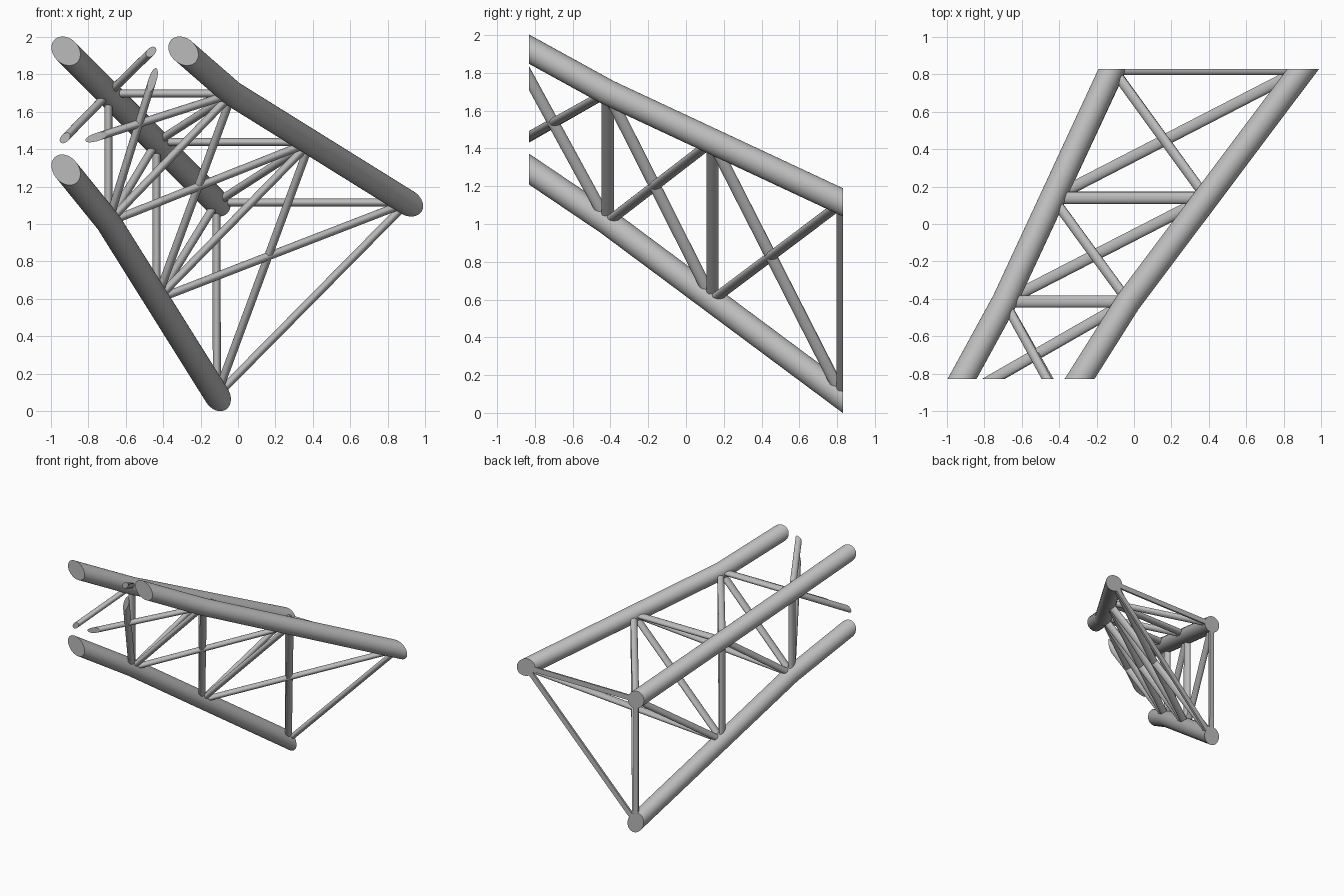
import bpy, bmesh, math
from mathutils import Vector, Matrix

cube = bpy.data.objects.get("Cube")
if cube:
    bpy.data.objects.remove(cube, do_unlink=True)

END = 0.83                       # the truss is cut flat at y = +-END
STRETCH = 1.5                    # struts are oval, wider along y
CHORD_R, STRUT_R = 0.068, 0.0218

steel = bpy.data.materials.new("grey steel")
steel.use_nodes = True
grey = (0.5, 0.5, 0.5, 1)
steel.diffuse_color = grey
steel.node_tree.nodes["Principled BSDF"].inputs["Base Color"].default_value = grey


def tube_rings(points, radius, sides):
    """Sweep a circle along a path with mitred joints."""
    bm = bmesh.new()
    first = (points[1] - points[0]).normalized()
    u = first.orthogonal().normalized()
    v = first.cross(u)
    ring = [points[0] + radius * (math.cos(a) * u + math.sin(a) * v)
            for a in (2 * math.pi * i / sides for i in range(sides))]
    rows = [[bm.verts.new(p) for p in ring]]
    for i in range(1, len(points)):
        d = (points[i] - points[i - 1]).normalized()
        n = d
        if i < len(points) - 1:
            n = (d + (points[i + 1] - points[i]).normalized()).normalized()
        ring = [p + d * ((points[i] - p).dot(n) / d.dot(n)) for p in ring]
        rows.append([bm.verts.new(p) for p in ring])
    for a, b in zip(rows, rows[1:]):
        for i in range(sides):
            j = (i + 1) % sides
            bm.faces.new((a[i], a[j], b[j], b[i]))
    bm.faces.new(rows[0][::-1])
    bm.faces.new(rows[-1])
    return bm


def member(name, points, radius, sides, stretch=1.0):
    """Make one tube, trimmed by the two end planes."""
    squash = Matrix.Diagonal((1, 1 / stretch, 1))
    bm = tube_rings([squash @ p for p in points], radius, sides)
    bm.transform(squash.inverted().to_4x4())
    for s in (-1, 1):
        cut = bmesh.ops.bisect_plane(bm, geom=bm.verts[:] + bm.edges[:] + bm.faces[:],
                                     plane_co=(0, s * END, 0), plane_no=(0, s, 0),
                                     clear_outer=True)
        edges = [e for e in cut["geom_cut"] if isinstance(e, bmesh.types.BMEdge)]
        if edges:
            bmesh.ops.holes_fill(bm, edges=edges, sides=0)
    bmesh.ops.recalc_face_normals(bm, faces=bm.faces[:])
    mesh = bpy.data.meshes.new(name)
    bm.to_mesh(mesh)
    bm.free()
    mesh.materials.append(steel)
    obj = bpy.data.objects.new(name, mesh)
    bpy.context.collection.objects.link(obj)
    obj.select_set(True)
    bpy.context.view_layer.objects.active = obj


bpy.ops.object.select_all(action="DESELECT")

# Chord paths: front end, bend, back end
BEND, MID = -0.415, 0.14
paths = {
    "upper_right": [(-0.92, -END, 1.925), (-0.693, BEND, 1.697), (-0.115, END, 1.115)],
    "upper_left": [(-0.292, -END, 1.925), (-0.03, BEND, 1.697), (0.905, END, 1.115)],
    "lower": [(-0.92, -END, 1.29), (-0.693, BEND, 1.01), (-0.113, END, 0.084)],
}
nodes = {}
for name, pts in paths.items():
    a, b, c = [Vector(p) for p in pts]
    member(name + "_chord", [a + (a - b) * 0.5, b, c + (c - b) * 0.2], CHORD_R, 32)
    # Joints at the three frames
    nodes[name] = [b, b.lerp(c, (MID - BEND) / (END - BEND)), c]


def strut(name, a, b):
    member(name, [a, b], STRUT_R, 20, STRETCH)


# Frames: a triangle of struts at each joint
pairs = [("upper_right", "upper_left"), ("upper_right", "lower"), ("upper_left", "lower")]
for p, q in pairs:
    for i in range(3):
        strut(f"{p}_to_{q}_strut_{i}", nodes[p][i], nodes[q][i])

# Diagonals: single on two sides, crossed on the left side
for p, q in pairs + [("lower", "upper_left")]:
    for i in range(2):
        strut(f"{p}_to_{q}_diagonal_{i}", nodes[p][i + 1], nodes[q][i])

# Open diagonals cut off at the front end
stubs = [("upper_right", (-0.465, 1.92)), ("upper_right", (-0.925, 1.46)),
         ("lower", (-0.457, 1.77)), ("upper_left", (-0.755, 1.465))]
for i, (p, (x, z)) in enumerate(stubs):
    start = nodes[p][0]
    tip = Vector((x, -END, z))
    strut(f"front_diagonal_{i}", start, tip + (tip - start) * 0.4)

bpy.ops.object.shade_smooth_by_angle(angle=math.radians(35))
